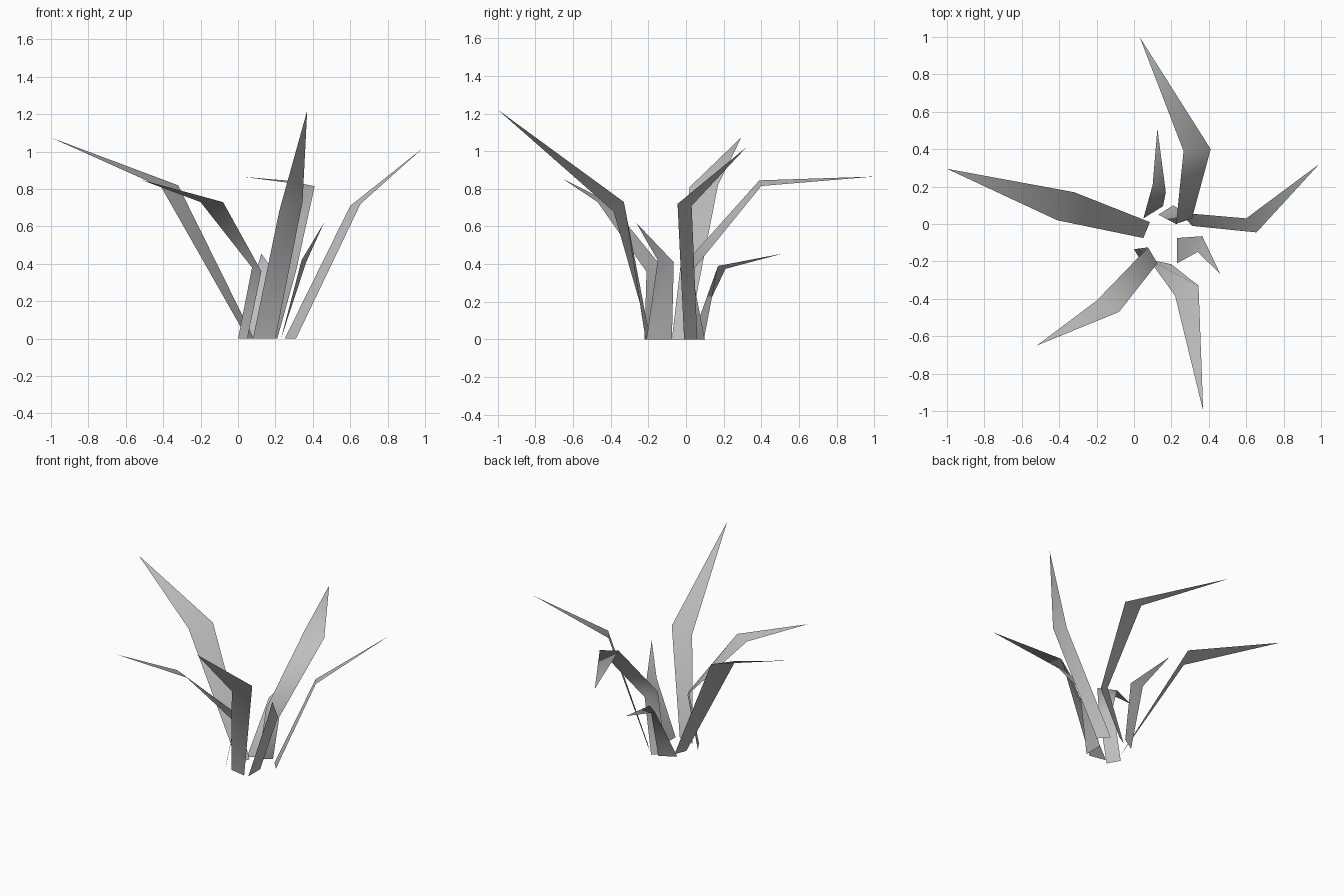
import bpy
import bmesh
from mathutils import Vector

cube = bpy.data.objects.get("Cube")
if cube:
    bpy.data.objects.remove(cube, do_unlink=True)


def make_material(name, colour):
    material = bpy.data.materials.new(name)
    material.use_nodes = True
    material.diffuse_color = colour
    material.node_tree.nodes["Principled BSDF"].inputs["Base Color"].default_value = colour
    return material


leaf_grey = make_material("leaf grey", (0.52, 0.52, 0.52, 1))


def make_blade(name, left_rail, right_rail, tip):
    """Thin leaf: a strip between two rails, closed by a pointed triangle."""
    bm = bmesh.new()
    left = [bm.verts.new(Vector(point)) for point in left_rail]
    right = [bm.verts.new(Vector(point)) for point in right_rail]
    point = bm.verts.new(Vector(tip))
    for i in range(len(left) - 1):
        bm.faces.new((left[i], right[i], right[i + 1], left[i + 1]))
    bm.faces.new((left[-1], right[-1], point))

    # Turn the leaf so that its upper side is the front side
    bm.normal_update()
    if sum(face.normal.z * face.calc_area() for face in bm.faces) < 0:
        bmesh.ops.reverse_faces(bm, faces=bm.faces[:])
    for face in bm.faces:
        face.smooth = True

    mesh = bpy.data.meshes.new(name)
    bm.to_mesh(mesh)
    bm.free()
    mesh.materials.append(leaf_grey)
    blade = bpy.data.objects.new(name, mesh)
    bpy.context.scene.collection.objects.link(blade)
    return blade


# Tall leaf leaning to the front
make_blade("front_blade",
           left_rail=[(.08, -.19, 0), (.22, -.385, .68)],
           right_rail=[(.2, -.215, 0), (.345, -.33, .73)],
           tip=(.37, -1, 1.22))

# Leaf leaning to the front right, with a kink low on the stem
make_blade("front_right_blade",
           left_rail=[(0, -.135, 0), (.075, -.125, .38), (-.2, -.41, .73)],
           right_rail=[(.05, -.22, 0), (.125, -.21, .36), (-.08, -.47, .73)],
           tip=(-.52, -.65, .85))

# Wide leaf reaching to the right side
make_blade("right_blade",
           left_rail=[(.05, -.075, 0), (-.41, .02, .81)],
           right_rail=[(.085, .01, 0), (-.32, .17, .82)],
           tip=(-1, .295, 1.075))

# Narrow leaf reaching to the left side
make_blade("left_blade",
           left_rail=[(.25, .06, 0), (.6, .03, .71)],
           right_rail=[(.31, -.01, 0), (.655, -.045, .72)],
           tip=(.99, .32, 1.02))

# Long leaf arching to the back, with a kink low on the stem
make_blade("back_blade",
           left_rail=[(.13, .05, 0), (.225, 0, .41), (.265, .39, .845)],
           right_rail=[(.21, .1, 0), (.31, .03, .36), (.41, .4, .815)],
           tip=(.03, 1, .865))

# Two short inner leaves
make_blade("short_back_blade",
           left_rail=[(.05, .03, 0), (.1, .21, .375)],
           right_rail=[(.155, .095, 0), (.17, .17, .39)],
           tip=(.125, .51, .455))
make_blade("short_left_blade",
           left_rail=[(.23, -.21, 0), (.34, -.15, .42)],
           right_rail=[(.23, -.075, 0), (.365, -.065, .41)],
           tip=(.46, -.265, .62))
